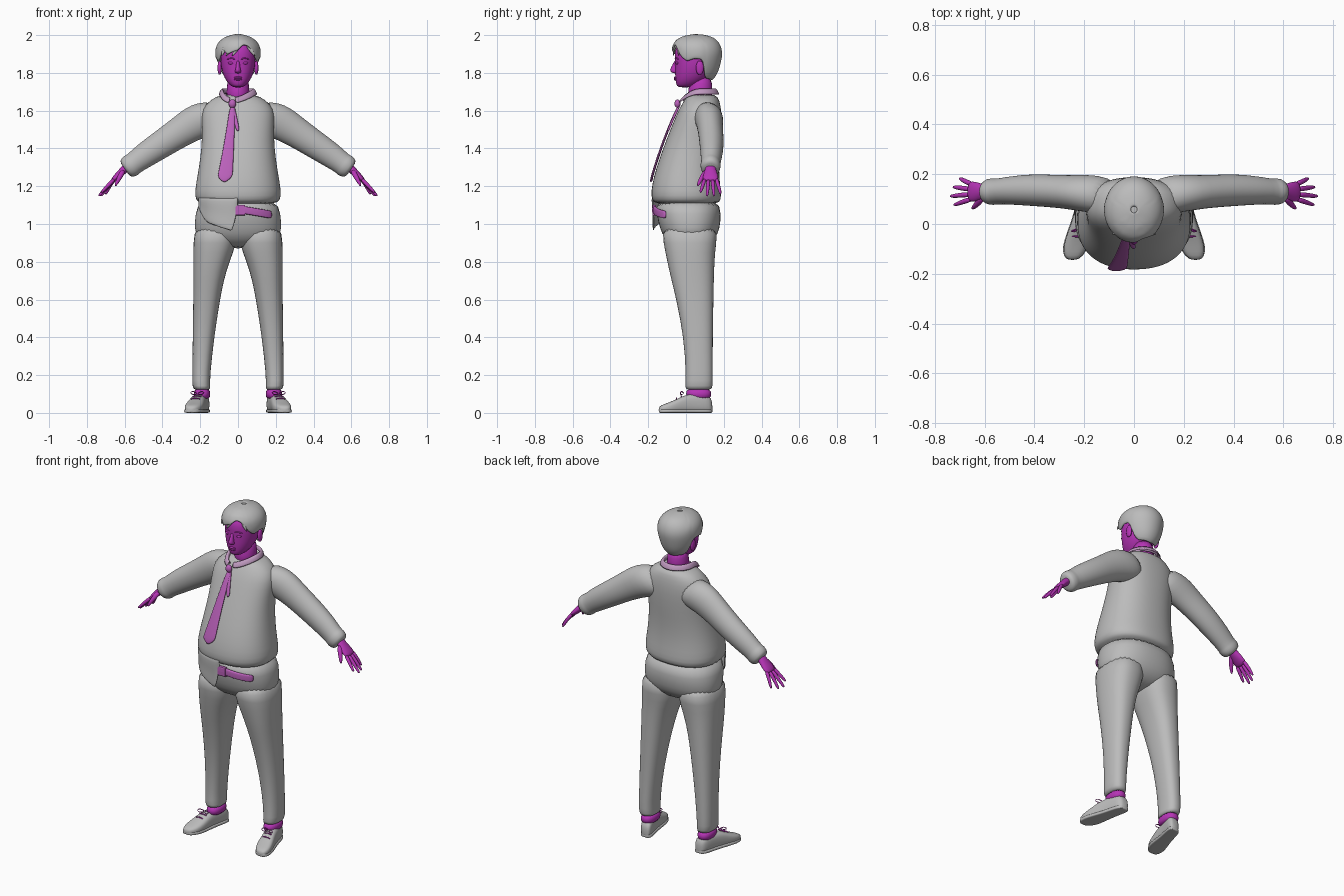
import bpy, bmesh, math
from mathutils import Vector

if "Cube" in bpy.data.objects:
    bpy.data.objects.remove(bpy.data.objects["Cube"])


def material(name, rgb):
    m = bpy.data.materials.new(name)
    m.diffuse_color = (*rgb, 1)
    m.use_nodes = True
    m.node_tree.nodes["Principled BSDF"].inputs["Base Color"].default_value = m.diffuse_color
    return m


GREY = material("cloth grey", (0.5, 0.5, 0.5))
SKIN = material("deep magenta", (0.47, 0.035, 0.47))
TIE = material("soft magenta", (0.5, 0.12, 0.5))
PALE = material("pale pink", (0.52, 0.32, 0.52))


def build(name, verts, faces, mat, sub=1, thick=0, smooth=True):
    bm = bmesh.new()
    vs = [bm.verts.new(v) for v in verts]
    for f in faces:
        bm.faces.new([vs[i] for i in f])
    bmesh.ops.recalc_face_normals(bm, faces=bm.faces)
    me = bpy.data.meshes.new(name)
    bm.to_mesh(me)
    bm.free()
    for p in me.polygons:
        p.use_smooth = smooth
    me.materials.append(mat)
    ob = bpy.data.objects.new(name, me)
    bpy.context.collection.objects.link(ob)
    if thick:
        s = ob.modifiers.new("thickness", "SOLIDIFY")
        s.thickness, s.offset = thick, 0
    if sub:
        ob.modifiers.new("smooth", "SUBSURF").levels = sub
        ob.modifiers["smooth"].render_levels = sub
    return ob


def loft(name, rings, mat, closed=True, caps=True, **kw):
    n = len(rings[0])
    verts = [p for r in rings for p in r]
    faces = []
    for i in range(len(rings) - 1):
        for j in range(n if closed else n - 1):
            k = (j + 1) % n
            faces.append((i * n + j, i * n + k, (i + 1) * n + k, (i + 1) * n + j))
    if closed and caps:
        faces += [tuple(range(n)), tuple(range(len(verts) - n, len(verts)))]
    return build(name, verts, faces, mat, **kw)


def spow(v, p):
    return math.copysign(abs(v) ** (2 / p), v)


def ring(c, u, v, a, b, n=16, p=2.0):
    c, u, v = Vector(c), Vector(u), Vector(v)
    return [c + u * a * spow(math.cos(t), p) + v * b * spow(math.sin(t), p)
            for t in (2 * math.pi * i / n for i in range(n))]


def level(z, hx, yf, yb, cx=0, n=32, p=2.3):
    return ring((cx, (yf + yb) / 2, z), (1, 0, 0), (0, 1, 0), hx, (yb - yf) / 2, n, p)


def at(table, z):
    # linear lookup in a table sorted by its first column
    if z <= table[0][0]:
        return table[0][1:]
    for a, b in zip(table, table[1:]):
        if z <= b[0]:
            t = (z - a[0]) / (b[0] - a[0])
            return [p + (q - p) * t for p, q in zip(a[1:], b[1:])]
    return table[-1][1:]


def front(table, x, z, p=2.3):
    hx, yf, yb = at(table, z)
    k = max(0, 1 - min(1, abs(x / hx)) ** p) ** (1 / p)
    return (yf + yb) / 2 - (yb - yf) / 2 * k


def tube(name, pts, radii, mat, n=10, flat=1.0):
    pts = [Vector(p) for p in pts]
    rings = []
    for i, p in enumerate(pts):
        d = (pts[min(i + 1, len(pts) - 1)] - pts[max(i - 1, 0)]).normalized()
        side = d.cross(Vector((0, 1, 0)))
        side = (side if side.length > 0.05 else d.cross(Vector((0, 0, 1)))).normalized()
        rings.append(ring(p, side, side.cross(d), radii[i], radii[i] * flat, n))
    return loft(name, rings, mat)


def blob(name, c, r, mat):
    rings = []
    for k in range(1, 8):
        t = math.pi * k / 8
        rings.append(ring((c[0], c[1], c[2] - r[2] * math.cos(t)), (1, 0, 0), (0, 1, 0),
                          r[0] * math.sin(t), r[1] * math.sin(t), 12))
    return loft(name, rings, mat)


# shirt body: height, half width, front, back
SHIRT = [(1.10, .205, -.165, .172), (1.13, .225, -.182, .186), (1.17, .23, -.186, .186),
         (1.25, .216, -.172, .176), (1.35, .20, -.14, .176), (1.45, .19, -.103, .185),
         (1.55, .195, -.062, .19), (1.61, .19, -.037, .186), (1.655, .15, -.008, .177),
         (1.69, .09, .01, .16)]
loft("shirt_body", [level(*r) for r in SHIRT], GREY)

# trousers
HIPS = [(.87, .10, -.05, .09), (.92, .22, -.115, .158), (.98, .232, -.14, .18),
        (1.05, .226, -.156, .187), (1.14, .21, -.165, .175)]
loft("trouser_hips", [level(*r) for r in HIPS], GREY)
LEG = [(.12, .188, .041, .0, .134), (.135, .195, .048, -.006, .141), (.2, .195, .047, .0, .142),
       (.4, .183, .057, -.012, .142), (.6, .166, .071, -.052, .146), (.7, .156, .081, -.077, .148),
       (.8, .142, .096, -.1, .151), (.9, .12, .117, -.12, .16), (1.0, .122, .108, -.135, .175)]

# shoe sections: position, half width, height
SHOE = [(-.145, .016, .03), (-.13, .037, .042), (-.09, .05, .055), (-.04, .046, .078),
        (0, .041, .097), (.05, .037, .102), (.11, .037, .102), (.132, .03, .08), (.14, .016, .05)]

ARM = [(.08, .11, 1.585, .085, .07), (.16, .12, 1.56, .1, .078), (.22, .125, 1.54, .096, .073),
       (.30, .13, 1.492, .083, .066), (.40, .137, 1.425, .075, .066), (.50, .135, 1.36, .068, .057),
       (.555, .13, 1.318, .058, .051), (.562, .13, 1.313, .064, .055), (.585, .13, 1.297, .06, .052),
       (.60, .13, 1.287, .046, .042)]

# fingers: base along, base across, tip along, tip across, tip drop
FINGERS = [(.085, -.03, .19, -.052, -.004), (.09, -.011, .213, -.018, -.008),
           (.09, .01, .205, .018, -.016), (.08, .029, .18, .052, -.026)]

for s, side in ((-1, "right"), (1, "left")):
    loft(side + "_trouser_leg", [level(z, hx, a, b, s * cx, 24, 2.4) for z, cx, hx, a, b in LEG], GREY)
    loft(side + "_sock", [level(z, .043, .0, .134, s * .19, 20) for z in (.07, .1, .13)], SKIN)

    def foot(y):
        return s * (.213 - .24 * y)

    loft(side + "_shoe", [ring((foot(y), y, h / 2), (1, 0, 0), (0, 0, 1), w, h / 2, 20, 2.8)
                          for y, w, h in SHOE], GREY)
    loft(side + "_shoe_sole", [ring((foot(y), y, .01), (1, 0, 0), (0, 0, 1), w * 1.07, .01, 16, 5)
                               for y, w, h in SHOE], GREY)
    # laces: crossing bars and a bow
    for k in range(2):
        y, z = -.05 + .025 * k, .078 + .012 * k
        tube(side + "_lace_bar", [(foot(y) - .028, y, z - .006), (foot(y), y, z + .003),
                                  (foot(y) + .028, y, z - .006)], [.004] * 3, SKIN, 6)
    for e in (-1, 1):
        x, y = foot(-.01), -.01
        tube(side + "_lace_bow", [(x, y, .1), (x + e * .02, y - .012, .118), (x + e * .042, y - .02, .108),
                                  (x + e * .025, y - .022, .095), (x, y - .005, .1)], [.0035] * 5, SKIN, 6)

    # sleeve, upper direction follows the arm slope
    loft(side + "_sleeve", [ring((s * x, y, z), (s * .58, 0, .81), (0, 1, 0), a, b, 20)
                            for x, y, z, a, b in ARM], GREY)

    # hand
    def hand(t, v, n=0):
        return Vector((s * (.59 + .72 * t + .69 * n), .13 + v, 1.3 - .69 * t + .72 * n))

    loft(side + "_palm", [ring(hand(t, v), (0, 1, 0), (s * .69, 0, .72), a, b, 16)
                          for t, v, a, b in ((-.02, 0, .028, .024), (.025, 0, .03, .021), (.05, 0, .038, .019),
                                             (.085, 0, .043, .016), (.105, 0, .036, .011))], SKIN)
    for t0, v0, t1, v1, n1 in FINGERS:
        tm, vm = (t0 + t1) / 2, (v0 + v1) / 2
        tube(side + "_finger", [hand(t0, v0), hand(tm, vm, n1 * .3), hand(t1 - .012, v1, n1 * .9), hand(t1, v1, n1)],
             [.0115, .0105, .008, .004], SKIN)
    tube(side + "_thumb", [hand(.02, -.015), hand(.06, -.045, -.012), hand(.1, -.064, -.025), hand(.112, -.068, -.03)],
         [.016, .014, .009, .004], SKIN)

    # ear, eye and brow
    blob(side + "_ear", (s * .097, .073, 1.827), (.012, .022, .04), SKIN)
    blob(side + "_eye", (s * .036, -.045, 1.852), (.018, .011, .008), SKIN)
    tube(side + "_brow", [(s * .015, -.058, 1.872), (s * .036, -.054, 1.88), (s * .06, -.038, 1.872)],
         [.004, .005, .003], SKIN, 8)

# neck and head
loft("neck", [level(z, w, a, .14, 0, 20, 2) for z, w, a in ((1.64, .066, .0), (1.7, .06, .012), (1.79, .058, .02))], SKIN)
HEAD = [(1.722, .024, -.042, .03), (1.738, .048, -.053, .07), (1.77, .071, -.057, .11), (1.81, .086, -.059, .14),
        (1.86, .094, -.058, .15), (1.91, .093, -.063, .155), (1.95, .078, -.045, .14), (1.98, .04, .0, .1)]
loft("head", [level(*r, 0, 24, 2.15) for r in HEAD], SKIN)
loft("nose", [level(z, w, y, -.04, 0, 10, 2) for z, w, y in
              ((1.797, .01, -.062), (1.803, .018, -.081), (1.815, .016, -.089), (1.84, .01, -.073),
               (1.868, .009, -.062))], SKIN)
for z in (1.766, 1.775):
    blob("lip", (0, -.056, z), (.024, .009, .006), SKIN)

# hair cap whose lower edge follows a hairline around the head (degrees from front)
HAIR = [(1.755, .066, -.05, .13), (1.80, .09, -.06, .163), (1.85, .106, -.066, .178), (1.90, .116, -.071, .187),
        (1.94, .111, -.068, .181), (1.97, .09, -.05, .162), (1.99, .055, -.012, .127), (2.0, .012, .045, .07)]
HAIRLINE = [(-180, 1.76), (-130, 1.768), (-115, 1.79), (-105, 1.87), (-85, 1.875), (-65, 1.86), (-48, 1.905),
            (-40, 1.925), (-30, 1.895), (-15, 1.91), (0, 1.92), (15, 1.95), (32, 1.94), (50, 1.885), (65, 1.86),
            (85, 1.875), (105, 1.87), (115, 1.79), (130, 1.768), (180, 1.76)]
rows = []
for k in range(11):
    row = []
    for i in range(60):
        d = -180 + 6 * i
        low = at(HAIRLINE, d)[0]
        z = low + (2.0 - low) * math.sin(k / 10 * math.pi / 2)
        hx, yf, yb = at(HAIR, z)
        a = math.radians(d)
        row.append((hx * math.sin(a), (yf + yb) / 2 - (yb - yf) / 2 * math.cos(a), z))
    rows.append(row)
hair = loft("hair", rows, GREY, caps=False, thick=.012)
hair.data.materials[0] = GREY
blob("hair_crown", (0, .058, 1.975), (.06, .065, .025), GREY)
# loose fringe locks
for x, w in ((-.075, -.012), (-.045, -.02), (-.012, -.02), (.07, .02)):
    tube("fringe_lock", [(x - w, -.055 + abs(x) * .35, 1.95), (x, -.072 + abs(x) * .4, 1.92),
                         (x + w, -.07 + abs(x) * .45, 1.888)], [.014, .012, .003], GREY, 8, .6)

# folded collar, open at the front and dipping to the knot
inner, fold, outer = [], [], []
for i in range(33):
    d = -172 + 344 * i / 32
    a = math.radians(d + 180)
    f = max(0, -math.cos(a + math.pi)) ** 2 if math.cos(a) < 0 else max(0, math.cos(a)) ** 2
    dip = f if math.cos(a) > 0 else 0
    for row, r, z in ((inner, .78, 1.69), (fold, .84, 1.727), (outer, 1.04, 1.685)):
        row.append((.098 * r * math.sin(a) - .03 * dip, .072 - .1 * r * math.cos(a) - .008 * dip, z - .048 * dip))
loft("collar", [inner, fold, outer], PALE, closed=False, thick=.008)

# necktie
blob("tie_knot", (-.03, -.045, 1.637), (.021, .017, .024), TIE)
for name, pts, off in (("tie_blade", [(1.63, -.03, .013), (1.55, -.035, .019), (1.45, -.045, .026), (1.35, -.056, .033),
                                      (1.27, -.066, .04), (1.248, -.07, .041), (1.22, -.072, .005)], .014),
                       ("tie_tail", [(1.63, -.025, .008), (1.56, -.015, .01), (1.51, -.004, .012),
                                     (1.49, .0, .005)], .01)):
    loft(name, [ring((x, front(SHIRT, x, z) - off, z), (1, 0, 0), (0, 1, 0), w, .007, 12, 2.6)
                for z, x, w in pts], TIE)

# untucked shirt tail
TAIL = [(-.21, 1.09), (-.18, 1.025), (-.16, 1.005), (-.1, .983), (-.03, .96), (-.015, 1.02), (0, 1.1)]
grid = []
for k in range(5):
    row = []
    for i in range(15):
        x = -.21 + .015 * i
        z = 1.14 + (at(TAIL, x)[0] - 1.14) * k / 4
        row.append((x, front(SHIRT, x, 1.13) + (.004 if k < 2 else .008), z))
    grid.append(row)
loft("shirt_tail", grid, GREY, closed=False, thick=.008)

# belt end and buckle
belt = []
for i in range(9):
    x = .005 + .022 * i
    z = 1.076 - .17 * (x - .02)
    belt.append(ring((x, front(HIPS, x, z) - .008, z), (0, 1, 0), (0, 0, 1), .009, .021, 12, 4))
loft("belt", belt, TIE)
loft("belt_buckle", [ring((x, -.168, 1.073), (0, 1, 0), (0, 0, 1), .011, .028, 12, 5)
                     for x in (-.012, -.008, .034, .038)], TIE, sub=0, smooth=False)
